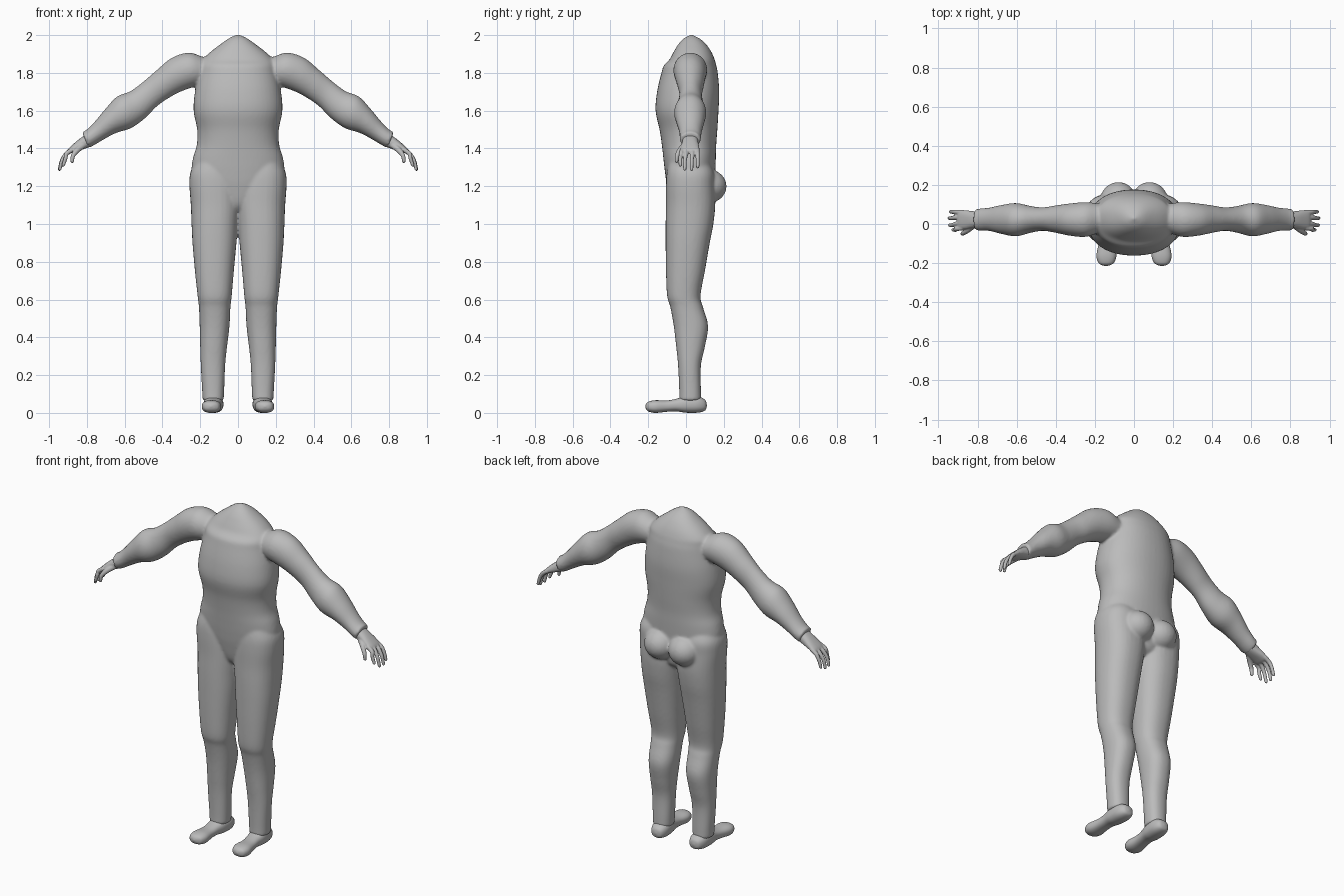
import bpy, bmesh, math
from mathutils import Vector

grey = bpy.data.materials.new("plain grey")
grey.diffuse_color = (0.5, 0.5, 0.5, 1)


def curve_through(rows, steps=5):
    """Smoothly interpolate rows of numbers (Catmull-Rom)."""
    out = []
    for i in range(len(rows) - 1):
        a, b = rows[max(i - 1, 0)], rows[i]
        c, d = rows[i + 1], rows[min(i + 2, len(rows) - 1)]
        for s in range(steps):
            t = s / steps
            out.append([0.5 * (2 * q + (r - p) * t + (2 * p - 5 * q + 4 * r - w) * t * t
                               + (3 * q - p - 3 * r + w) * t ** 3)
                        for p, q, r, w in zip(a, b, c, d)])
    return out + [list(rows[-1])]


def loft(bm, sections, side=1, power=2.0, n=32):
    """Closed skin over sections of (centre, half axis, half axis)."""
    rings = []
    for c, u, v in sections:
        ring = []
        for k in range(n):
            a = 2 * math.pi * k / n
            cu, sv = math.cos(a), math.sin(a)
            p = (Vector(c) + Vector(u) * math.copysign(abs(cu) ** (2 / power), cu)
                 + Vector(v) * math.copysign(abs(sv) ** (2 / power), sv))
            ring.append(bm.verts.new((p.x * side, p.y, p.z)))
        rings.append(ring)
    faces = [bm.faces.new(rings[0]), bm.faces.new(rings[-1][::-1])]
    for r, s in zip(rings, rings[1:]):
        for k in range(n):
            j = (k + 1) % n
            faces.append(bm.faces.new((r[k], s[k], s[j], r[j])))
    bmesh.ops.recalc_face_normals(bm, faces=faces)


def finish(bm, name, voxel=None, smooth=0):
    mesh = bpy.data.meshes.new(name)
    bm.to_mesh(mesh)
    bm.free()
    mesh.materials.append(grey)
    ob = bpy.data.objects.new(name, mesh)
    bpy.context.collection.objects.link(ob)
    for p in mesh.polygons:
        p.use_smooth = True
    if voxel:  # fuse overlapping shells into one skin
        m = ob.modifiers.new("fuse", 'REMESH')
        m.mode, m.voxel_size, m.use_smooth_shade = 'VOXEL', voxel, True
        s = ob.modifiers.new("soften", 'SMOOTH')
        s.factor, s.iterations = 0.5, smooth
    return ob


def upright(rows):
    """Rows of z, x min, x max, y front, y back."""
    return [(((a + b) / 2, (f + k) / 2, z), ((b - a) / 2, 0, 0), (0, (k - f) / 2, 0))
            for z, a, b, f, k in curve_through(rows)]


def limb(rows):
    """Rows of upper x, z, lower x, z, y front, y back."""
    return [(((a + c) / 2, (f + k) / 2, (b + d) / 2), ((a - c) / 2, 0, (b - d) / 2),
             (0, (k - f) / 2, 0)) for a, b, c, d, f, k in curve_through(rows)]


def finger(points):
    """Rows of x, y, z, radius along a digit."""
    path = curve_through(points)
    out = []
    for i, (x, y, z, r) in enumerate(path):
        a, b = path[max(i - 1, 0)], path[min(i + 1, len(path) - 1)]
        d = Vector((b[0] - a[0], 0, b[2] - a[2])).normalized()
        out.append(((x, y, z), (d.z * r, 0, -d.x * r), (0, r, 0)))
    (c, u, v) = out[-1]
    for push, shrink in ((0.5, 0.85), (0.85, 0.5), (1.0, 0.1)):  # round tip
        r = points[-1][3]
        out.append((Vector(c) + d * r * push, Vector(u) * shrink, Vector(v) * shrink))
    return out


# torso: z, half width, front, back
torso = [(1.06, .04, -.03, .09), (1.1, .11, -.075, .135), (1.2, .22, -.1, .15),
         (1.28, .245, -.112, .155), (1.35, .238, -.12, .158), (1.42, .218, -.128, .16),
         (1.5, .216, -.14, .166), (1.6, .235, -.161, .172), (1.7, .228, -.153, .176),
         (1.8, .207, -.13, .168), (1.84, .2, -.117, .16), (1.87, .188, -.088, .152),
         (1.91, .147, -.066, .135), (1.95, .095, -.042, .108), (1.98, .053, -.015, .075),
         (1.996, .022, .012, .045), (2.003, .004, .025, .033)]
leg = [(1.33, .02, .225, -.09, .12), (1.27, .0, .253, -.102, .148),
       (1.2, -.01, .257, -.106, .152), (1.1, -.01, .25, -.106, .155),
       (1.0, .0, .246, -.108, .145), (.9, .008, .241, -.108, .126),
       (.75, .022, .228, -.106, .1), (.62, .033, .214, -.1, .077),
       (.56, .04, .207, -.083, .09), (.46, .045, .203, -.065, .117),
       (.35, .058, .2, -.052, .1), (.25, .068, .197, -.042, .079),
       (.12, .073, .19, -.036, .079), (.065, .076, .187, -.036, .08)]
arm = [(.1, 1.86, .1, 1.73, -.02, .1), (.18, 1.883, .18, 1.735, -.045, .105),
       (.26, 1.907, .235, 1.725, -.066, .112), (.35, 1.88, .305, 1.7, -.06, .105),
       (.43, 1.815, .37, 1.665, -.045, .095), (.5, 1.755, .43, 1.622, -.035, .085),
       (.57, 1.703, .492, 1.56, -.045, .092), (.64, 1.675, .565, 1.508, -.063, .107),
       (.7, 1.612, .645, 1.482, -.052, .098), (.76, 1.54, .715, 1.445, -.036, .084),
       (.8, 1.5, .762, 1.417, -.034, .08), (.825, 1.487, .792, 1.402, -.032, .077)]

# body: torso, arms, legs and buttocks fused
bm = bmesh.new()
loft(bm, upright([(z, -w, w, f, k) for z, w, f, k in torso]), power=2.2, n=48)
for side in (1, -1):
    loft(bm, upright(leg), side, 2.3)
    loft(bm, limb(arm), side)
    ball = bmesh.ops.create_uvsphere(bm, u_segments=24, v_segments=16, radius=1)["verts"]
    for v in ball:
        v.co = (side * 0.08 + v.co.x * .095, .115 + v.co.y * .1, 1.2 + v.co.z * .09)
finish(bm, "body", 0.008, 6)

# hands: tapered palm, four curled fingers and a thumb
palm = [(.805, 1.475, .778, 1.41, -.018, .063), (.84, 1.45, .812, 1.398, -.022, .066),
        (.87, 1.425, .848, 1.386, -.027, .07), (.895, 1.402, .878, 1.376, -.027, .071),
        (.905, 1.388, .895, 1.376, -.02, .065)]
tips = [(-.02, -.03, .925, 1.312), (.009, -.006, .943, 1.291),
        (.036, .03, .945, 1.289), (.06, .062, .938, 1.303)]
for side, label in ((1, "left"), (-1, "right")):
    bm = bmesh.new()
    loft(bm, limb(palm), side, 2.4, 24)
    for y0, y1, x, z in tips:
        loft(bm, finger([(.875, y0, 1.395, .0125), (.908, (y0 + y1) / 2, 1.372, .012),
                         (x - .012, y1, (z + 1.372) / 2 + .005, .0105),
                         (x, y1, z, .009)]), side, n=12)
    loft(bm, finger([(.815, -.005, 1.42, .017), (.85, -.032, 1.392, .015),
                     (.873, -.047, 1.362, .012), (.878, -.05, 1.332, .0095)]), side, n=12)
    finish(bm, label + "_hand", 0.004, 2)

# feet: y, centre x, half width, bottom, top
foot = [(.11, .126, .006, .035, .045), (.1, .126, .033, .012, .07), (.06, .128, .05, .001, .09),
        (0, .131, .05, .001, .09), (-.05, .134, .043, .008, .075), (-.1, .138, .043, .006, .066),
        (-.16, .141, .051, .0, .067), (-.195, .142, .042, .006, .061),
        (-.209, .143, .025, .016, .051), (-.215, .143, .005, .03, .038)]
for side, label in ((1, "left"), (-1, "right")):
    bm = bmesh.new()
    loft(bm, [((x, y, (a + b) / 2), (w, 0, 0), (0, 0, (b - a) / 2))
              for y, x, w, a, b in curve_through(foot)], side, 2.4)
    finish(bm, label + "_foot")
